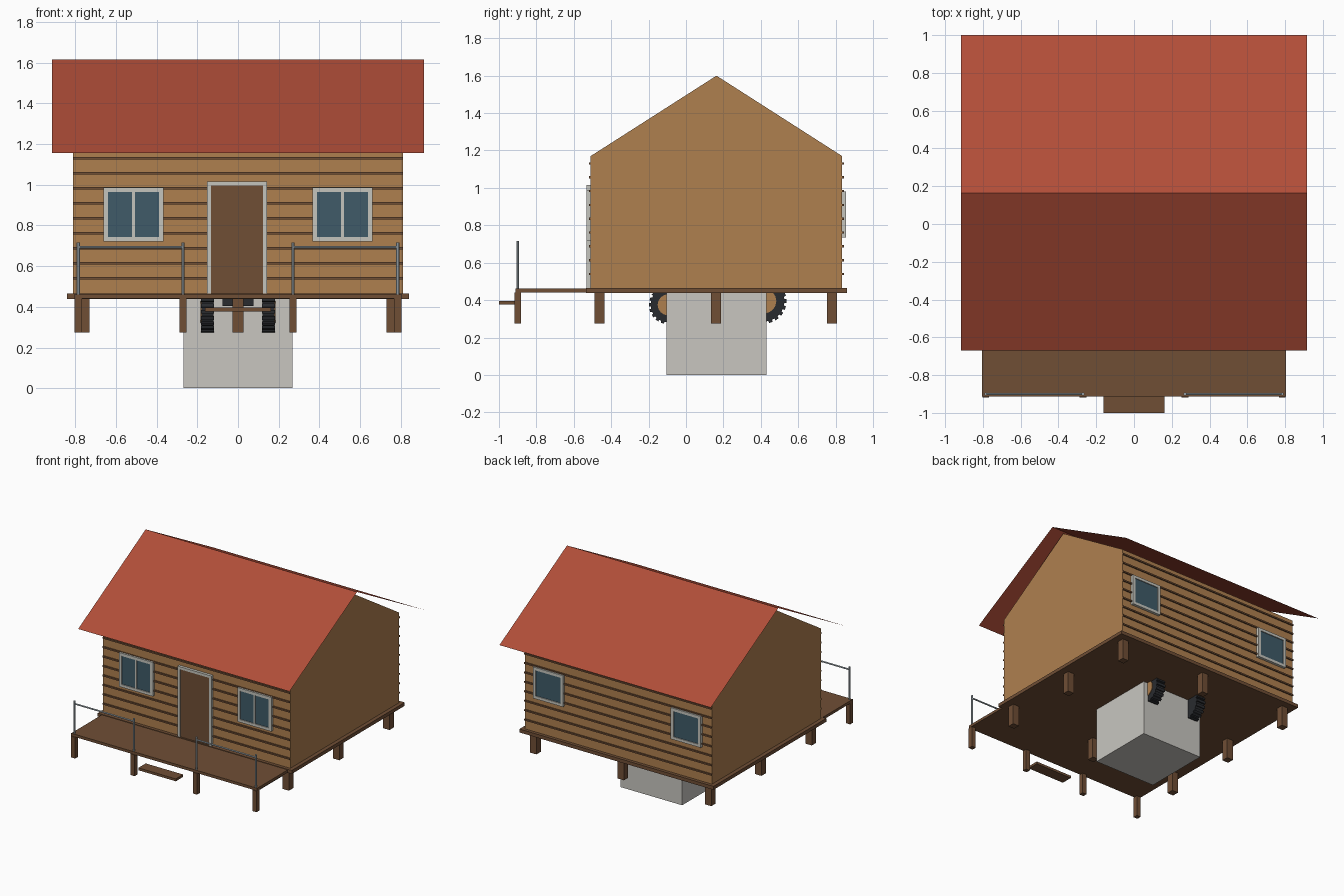
import bpy, bmesh, math
from mathutils import Matrix, Vector

if "Cube" in bpy.data.objects:
    bpy.data.objects.remove(bpy.data.objects["Cube"])


def mat(name, r, g, b):
    m = bpy.data.materials.new(name)
    m.diffuse_color = (r, g, b, 1)
    m.use_nodes = True
    m.node_tree.nodes["Principled BSDF"].inputs["Base Color"].default_value = m.diffuse_color
    return m


LOG = mat("tan_timber", 0.43, 0.215, 0.078)
DARK = mat("dark_brown_wood", 0.16, 0.077, 0.036)
ROOF = mat("red_roof", 0.44, 0.075, 0.04)
TRIM = mat("pale_trim", 0.56, 0.56, 0.51)
GLASS = mat("blue_glass", 0.05, 0.105, 0.14)
STONE = mat("light_concrete", 0.58, 0.565, 0.53)
METAL = mat("rail_metal", 0.45, 0.52, 0.56)
RUBBER = mat("black_rubber", 0.022, 0.024, 0.028)


def finish(name, bm, material):
    me = bpy.data.meshes.new(name)
    bmesh.ops.recalc_face_normals(bm, faces=bm.faces[:])
    bm.to_mesh(me)
    bm.free()
    me.materials.append(material)
    ob = bpy.data.objects.new(name, me)
    bpy.context.collection.objects.link(ob)
    return ob


def add_box(bm, x0, x1, y0, y1, z0, z1):
    m = Matrix.Translation(((x0 + x1) / 2, (y0 + y1) / 2, (z0 + z1) / 2))
    bmesh.ops.create_cube(bm, size=1, matrix=m @ Matrix.Diagonal((x1 - x0, y1 - y0, z1 - z0, 1)))


def boxes(name, items, material):
    bm = bmesh.new()
    for it in items:
        add_box(bm, *it)
    return finish(name, bm, material)


def rod(name, a, b, r, material, sides=8):
    a, b = Vector(a), Vector(b)
    d = b - a
    bm = bmesh.new()
    m = Matrix.Translation((a + b) / 2) @ d.to_track_quat('Z', 'Y').to_matrix().to_4x4()
    bmesh.ops.create_cone(bm, cap_ends=True, segments=sides, radius1=r, radius2=r,
                          depth=d.length, matrix=m)
    return finish(name, bm, material)


FRONT, BACK, RIDGE = -0.51, 0.835, 0.163

# House body: gable profile swept along x
bm = bmesh.new()
profile = [(FRONT, 0.465), (BACK, 0.465), (BACK, 1.17), (RIDGE, 1.60), (FRONT, 1.17)]
face = bm.faces.new([bm.verts.new((-0.81, y, z)) for y, z in profile])
ext = bmesh.ops.extrude_face_region(bm, geom=[face])
bmesh.ops.translate(bm, vec=(1.62, 0, 0), verts=[v for v in ext["geom"] if isinstance(v, bmesh.types.BMVert)])
# keep the starting cap so both gables are closed
if not face.is_valid:
    bmesh.ops.holes_fill(bm, edges=[e for e in bm.edges if e.is_boundary])
finish("house_walls", bm, LOG)

# Roof: two thin sheets meeting at the ridge
bm = bmesh.new()
rows = [[bm.verts.new((x, y, z)) for x in (-0.915, 0.915)]
        for y, z in ((-0.67, 1.155), (0.165, 1.615), (1.0, 1.155))]
for a, b in zip(rows, rows[1:]):
    bm.faces.new((a[0], a[1], b[1], b[0]))
finish("roof", bm, ROOF)

# Dark seams between the wall boards
seams = [0.54 + 0.0738 * i for i in range(9)]
boxes("front_wall_seams", [(-0.81, 0.81, FRONT - 0.009, FRONT + 0.005, z - 0.006, z + 0.006) for z in seams], DARK)
boxes("back_wall_seams", [(-0.81, 0.81, BACK - 0.005, BACK + 0.009, z - 0.006, z + 0.006) for z in seams], DARK)


def framed(name, x, z0, z1, half, w, side, panel, mullion=False, sill=True):
    """Frame bars with a slightly recessed panel; side -1 is front, 1 is back."""
    wall = FRONT if side < 0 else BACK
    ys = sorted((wall, wall + side * 0.021))
    yp = sorted((wall, wall + side * 0.014))
    bars = [(x - half, x - half + w, *ys, z0, z1), (x + half - w, x + half, *ys, z0, z1),
            (x - half + w, x + half - w, *ys, z1 - w, z1)]
    if sill:
        bars.append((x - half + w, x + half - w, *ys, z0, z0 + w))
    if mullion:
        bars.append((x - 0.007, x + 0.007, *ys, z0 + w, z1 - w))
    boxes(name + "_frame", bars, TRIM)
    bottom = z0 + w if sill else z0
    boxes(name + "_panel", [(x - half + w, x + half - w, *yp, bottom, z1 - w)], panel)


# Door and windows
framed("door", -0.005, 0.465, 1.016, 0.147, 0.02, -1, DARK, sill=False)
for s, n in ((-1, "left"), (1, "right")):
    framed("front_window_" + n, s * 0.513, 0.72, 0.987, 0.147, 0.022, -1, GLASS, mullion=True)
    framed("back_window_" + n, s * 0.597, 0.735, 0.98, 0.13, 0.022, 1, GLASS)

# Floor, porch deck and loose step
boxes("house_floor", [(-0.84, 0.84, -0.535, 0.86, 0.438, 0.465)], DARK)
boxes("porch_deck", [(-0.805, 0.805, -0.912, -0.535, 0.44, 0.461)], DARK)
boxes("porch_step", [(-0.162, 0.162, -1.0, -0.91, 0.377, 0.396)], DARK)

# Stilts under the house and porch
h = 0.027
boxes("house_stilts", [(x - h, x + h, y - h, y + h, 0.275, 0.44)
                       for x in (-0.757, 0, 0.757) for y in (-0.463, 0.16, 0.78)], DARK)
h = 0.018
RAILX = (0.27, 0.785)
boxes("porch_stilts", [(s * x - h, s * x + h, -0.9 - h, -0.9 + h, 0.275, 0.44)
                       for s in (-1, 1) for x in RAILX], DARK)

# Porch railings
for s, n in ((-1, "left"), (1, "right")):
    for x in RAILX:
        rod(f"rail_post_{n}", (s * x, -0.9, 0.46), (s * x, -0.9, 0.715), 0.0075, METAL)
    rod(f"hand_rail_{n}", (s * RAILX[0], -0.9, 0.693), (s * RAILX[1], -0.9, 0.693), 0.006, METAL)

# Concrete block under the floor
boxes("concrete_block", [(-0.268, 0.268, -0.105, 0.43, 0, 0.439)], STONE)


# Treaded wheels with tan hubs
def wheel(name, x, y, z, r, w, s):
    bm = bmesh.new()
    base = Matrix.Translation((x, y, z))
    bmesh.ops.create_cone(bm, cap_ends=True, segments=20, radius1=r * 0.92, radius2=r * 0.92,
                          depth=w, matrix=base @ Matrix.Rotation(math.pi / 2, 4, 'Y'))
    for i in range(20):
        m = base @ Matrix.Rotation(math.tau * i / 20, 4, 'X') @ Matrix.Translation((0, 0, r * 0.94))
        bmesh.ops.create_cube(bm, size=1, matrix=m @ Matrix.Diagonal((w * 1.05, r * 0.17, r * 0.12, 1)))
    finish(name, bm, RUBBER)
    rod(name + "_hub", (x, y, z), (x + s * (w / 2 + 0.005), y, z), r * 0.55, LOG, 16)


for s, n in ((-1, "left"), (1, "right")):
    wheel("front_wheel_" + n, s * 0.15, -0.095, 0.375, 0.103, 0.06, s)
    wheel("back_wheel_" + n, s * 0.19, 0.417, 0.395, 0.12, 0.075, s)
boxes("front_bumper", [(-0.075, 0.075, -0.15, -0.1, 0.405, 0.439)], RUBBER)
